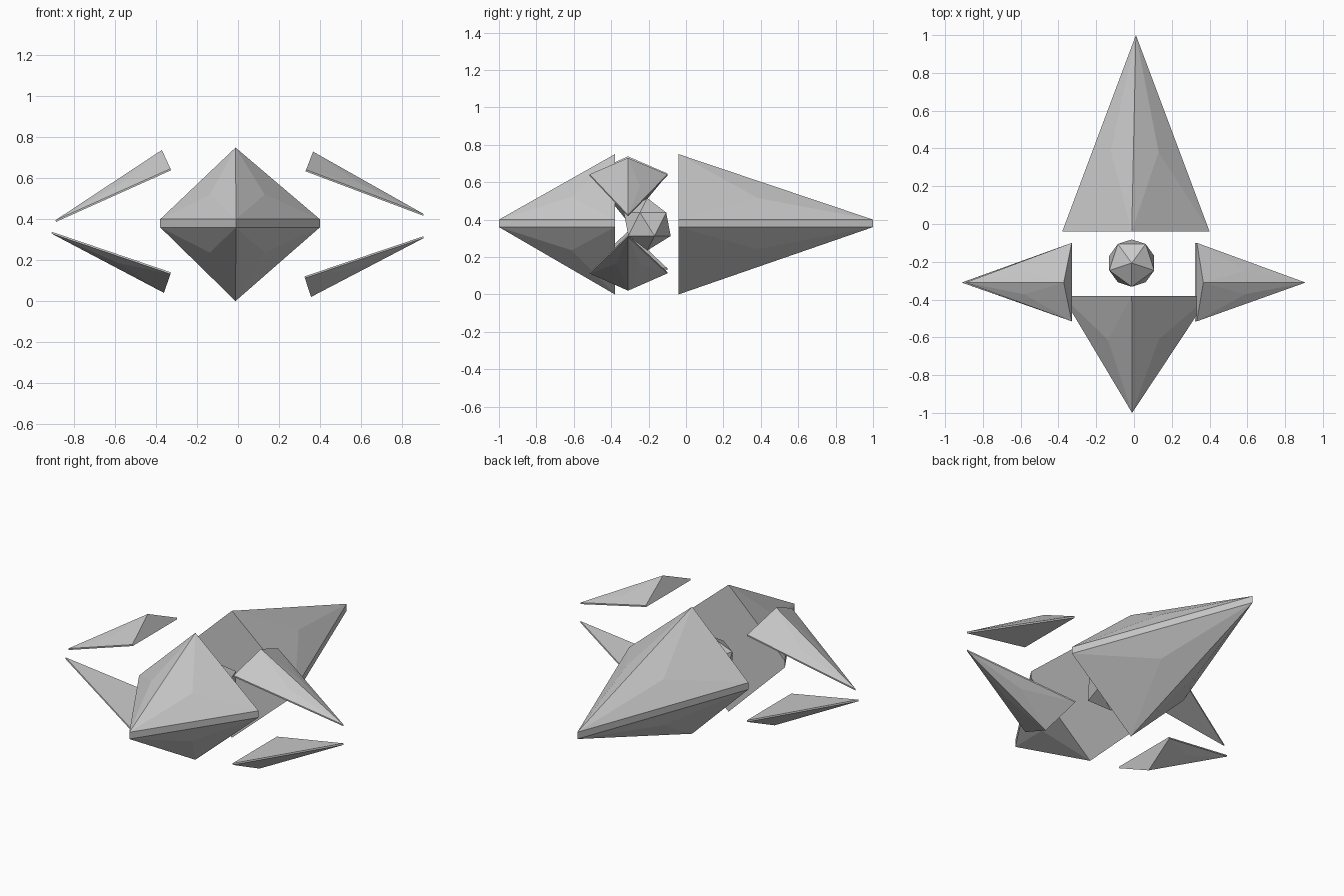
import bpy, bmesh
from mathutils import Vector

if "Cube" in bpy.data.objects:
    bpy.data.objects.remove(bpy.data.objects["Cube"])


def finish(name, bm, bulge_faces, bulge):
    # sloped faces get a shallow raised centre point
    bmesh.ops.recalc_face_normals(bm, faces=bm.faces[:])
    bm.normal_update()
    if bulge_faces:
        bmesh.ops.poke(bm, faces=bulge_faces, offset=bulge)
    mesh = bpy.data.meshes.new(name)
    bm.to_mesh(mesh)
    bm.free()
    obj = bpy.data.objects.new(name, mesh)
    bpy.context.collection.objects.link(obj)
    return obj


def shard(name, tip, left, right, peak, band, low_peak=None, bulge=0.015):
    """Pointed shard: a triangular rim of thickness 'band' with a ridge above
    and, if low_peak is given, another ridge below."""
    bm = bmesh.new()
    band = Vector(band)
    rim = [Vector(p) for p in (tip, left, right)]
    t, l, r = [bm.verts.new(p) for p in rim]
    t2, l2, r2 = [bm.verts.new(p + band) for p in rim]
    p = bm.verts.new(peak)
    sloped = [bm.faces.new((t, l, p)), bm.faces.new((r, t, p))]
    bm.faces.new((t, t2, l2, l))
    bm.faces.new((t2, t, r, r2))
    if low_peak:
        q = bm.verts.new(low_peak)
        sloped += [bm.faces.new((l2, t2, q)), bm.faces.new((t2, r2, q))]
        bm.faces.new((p, l, l2, q, r2, r))
    else:
        bm.faces.new((t2, r2, l2))
        bm.faces.new((p, l, l2, r2, r))
    return finish(name, bm, sloped, bulge)


# front and rear hull halves
for name, tip, y in (("front_hull", (-0.01, -1.0, 0.40), -0.38),
                     ("rear_hull", (0.01, 1.0, 0.40), -0.04)):
    shard(name, tip, (-0.38, y, 0.40), (0.40, y, 0.40), (-0.012, y, 0.75),
          (0, 0, -0.04), (-0.012, y, 0.0))

# four floating side fins: tip, rim corner and ridge as (x, z)
fins = {
    "upper_left_fin": ((-0.892, 0.395), (-0.33, 0.647), (-0.372, 0.738)),
    "upper_right_fin": ((0.908, 0.425), (0.333, 0.642), (0.367, 0.73)),
    "lower_left_fin": ((-0.912, 0.33), (-0.33, 0.132), (-0.362, 0.04)),
    "lower_right_fin": ((0.908, 0.308), (0.327, 0.112), (0.357, 0.02)),
}
for name, (tip, corner, ridge) in fins.items():
    sx = 1 if tip[0] > 0 else -1
    sz = -1 if "upper" in name else 1
    shard(name, (tip[0], -0.31, tip[1]), (corner[0], -0.515, corner[1]),
          (corner[0], -0.10, corner[1]), (ridge[0], -0.31, ridge[1]),
          (-0.003 * sx, 0, 0.008 * sz), bulge=0.004)

# faceted core between the hull halves
bpy.ops.mesh.primitive_ico_sphere_add(subdivisions=1, radius=0.14,
                                      location=(-0.012, -0.207, 0.375),
                                      rotation=(0, 0, -1.5708))
bpy.context.object.name = "core"
